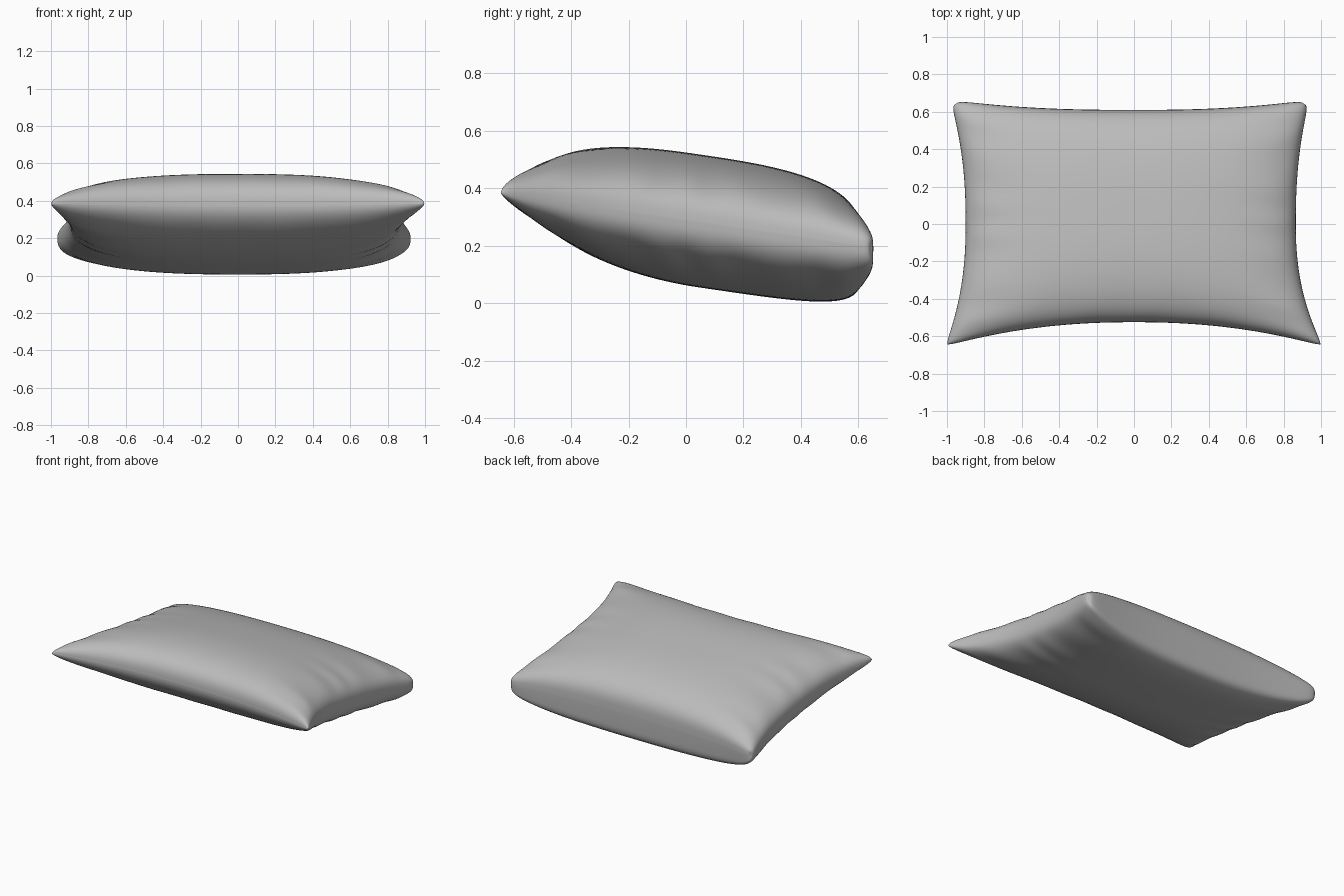
import bpy, bmesh, math

cube = bpy.data.objects.get("Cube")
if cube:
    bpy.data.objects.remove(cube, do_unlink=True)

fabric = bpy.data.materials.new("grey_fabric")
fabric.use_nodes = True
colour = (0.5, 0.5, 0.5, 1)
fabric.diffuse_color = colour
fabric.node_tree.nodes["Principled BSDF"].inputs["Base Color"].default_value = colour


def puff(t, power, root):
    """Rounded falloff from 1 in the middle to 0 at the seam."""
    return max(0.0, 1 - abs(t) ** power) ** root


def outline(u, v):
    """Seam outline with pulled-out corners and pinched sides."""
    trim = 1 - (0.03 if v > 0 else 0.012) * abs(u * v) ** 24
    u, v = u * trim, v * trim
    if u < 0:
        width = 0.9 + (0.085 if v > 0 else 0.112) * abs(v) ** 2.3
    else:
        width = 0.865 + (0.075 if v > 0 else 0.147) * abs(v) ** 2.3
    front = -0.525 - 0.13 * abs(u) ** 2.2
    back = 0.61 + 0.055 * abs(u) ** 2.5
    return u * width, (back * (1 + v) + front * (1 - v)) / 2


def wrinkle(u, v):
    """Small gathers running in from the side and front seams."""
    side = abs(u) ** 8 * (1 - u * u) * math.sin(19 * v + 2 * u + math.sin(7 * v))
    front = max(0, -v) ** 8 * (1 - v * v) * math.sin(17 * u + math.sin(5 * u))
    return 0.04 * side + 0.025 * front


def add_panel(bm, top):
    """One fabric panel, inflated up or down from the tilted seam plane."""
    verts = bmesh.ops.create_grid(bm, x_segments=72, y_segments=60, size=1)["verts"]
    for vert in verts:
        # Crowd the rows towards the seam, where the curve is steepest
        u = math.sin(vert.co.x * math.pi / 2)
        v = math.sin(vert.co.y * math.pi / 2)
        x, y = outline(u, v)
        if top:
            along = puff(v, 3, 0.3) if v > 0 else puff(v, 2.5, 0.38)
            height = 0.235 * along
        else:
            along = puff(v, 4, 0.15) if v > 0 else puff(v, 2, 0.5)
            height = -0.228 * along
        height *= puff(u, 2.5, 0.39)
        height += wrinkle(u, v) * along
        vert.co = (x, y, 0.29 - 0.147 * y + height)
    if not top:
        faces = list({f for vert in verts for f in vert.link_faces})
        bmesh.ops.reverse_faces(bm, faces=faces)
    return [vert for vert in verts if vert.is_boundary]


# Two panels sewn together along the seam
bm = bmesh.new()
rim = add_panel(bm, True) + add_panel(bm, False)
rim_edges = {e for vert in rim for e in vert.link_edges if e.is_boundary}
bmesh.ops.remove_doubles(bm, verts=rim, dist=0.0001)
for face in bm.faces:
    face.smooth = True
for edge in bm.edges:
    if edge in rim_edges:
        edge.smooth = False

mesh = bpy.data.meshes.new("pillow")
bm.to_mesh(mesh)
bm.free()
mesh.materials.append(fabric)
pillow = bpy.data.objects.new("pillow", mesh)
bpy.context.collection.objects.link(pillow)
